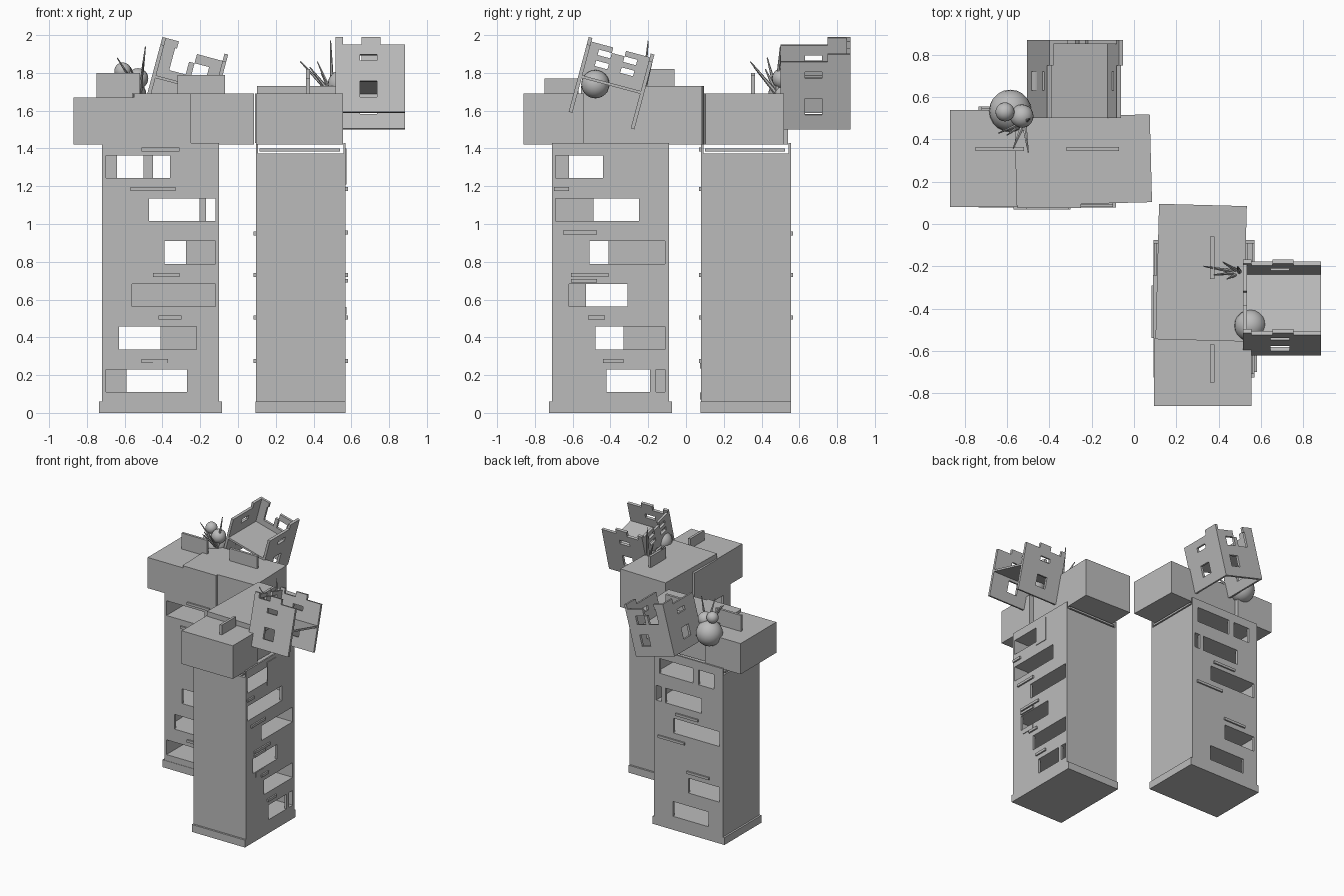
import bpy, bmesh, math
from mathutils import Matrix, Vector

if "Cube" in bpy.data.objects:
    bpy.data.objects.remove(bpy.data.objects["Cube"])

stone = bpy.data.materials.new("stone_grey")
stone.diffuse_color = (0.5, 0.5, 0.5, 1)
stone.use_nodes = True
stone.node_tree.nodes["Principled BSDF"].inputs["Base Color"].default_value = stone.diffuse_color


def make(name, bm):
    bmesh.ops.recalc_face_normals(bm, faces=bm.faces)
    me = bpy.data.meshes.new(name)
    bm.to_mesh(me)
    bm.free()
    me.materials.append(stone)
    ob = bpy.data.objects.new(name, me)
    bpy.context.collection.objects.link(ob)
    return ob


def boxes(name, items, frame):
    """Boxes given as along, out and height ranges inside a frame."""
    bm = bmesh.new()
    for a0, a1, o0, o1, z0, z1 in items:
        m = Matrix.Translation(((a0 + a1) / 2, (o0 + o1) / 2, (z0 + z1) / 2))
        m = m @ Matrix.Diagonal((a1 - a0, o1 - o0, z1 - z0, 1))
        bmesh.ops.create_cube(bm, size=1, matrix=frame @ m)
    return make(name, bm)


def solid_runs(lo, hi, holes):
    """Ranges left over between holes."""
    out, pos = [], lo
    for h0, h1 in sorted(holes):
        if h0 > pos + 0.001:
            out.append((pos, h0))
        pos = h1
    if hi > pos + 0.001:
        out.append((pos, hi))
    return out


A0, A1, O0, O1, T = -0.72, -0.10, 0.08, 0.555, 0.02
LEVELS = [(0.11 + 0.2265 * i, 0.23 + 0.2265 * i) for i in range(6)]


def tower(tag, frame, low, high, ledges_low, ledges_high, panels):
    # plinth, floor slabs and pierced walls of each storey
    parts = [(A0 - .015, A1 + .015, O0 - .003, O1, 0, .06)]
    z = .06
    for i, (z0, z1) in enumerate(LEVELS):
        parts.append((A0, A1, O0, O1, z, z0))
        parts += [(A0, A0 + T, O0 + T, O1 - T, z0, z1), (A1 - T, A1, O0 + T, O1 - T, z0, z1)]
        parts += [(a, b, O0, O0 + T, z0, z1) for a, b in solid_runs(A0, A1, low[i])]
        parts += [(a, b, O1 - T, O1, z0, z1) for a, b in solid_runs(A0, A1, high[i])]
        z = z1
    # thin upper walls with a raised slab on feet
    parts += [(A0, A1, O0, O1, z, z + .012),
              (A0, A1, O0, O0 + .012, z + .012, 1.43), (A0, A1, O1 - .012, O1, z + .012, 1.43)]
    parts.append((A0, A1, O0 + .02, O1 - .03, 1.385, 1.40))
    boxes("tower_body_" + tag, parts, frame)
    led = [(a, b, O0 - .012, O0 + .005, z - .01, z + .01) for a, b, z in ledges_low]
    led += [(a, b, O1 - .005, O1 + .012, z - .01, z + .01) for a, b, z in ledges_high]
    boxes("window_ledges_" + tag, led, frame)
    boxes("wall_plates_" + tag, panels, frame)


def crown(tag, frame, z_end, z_main, fins):
    # heavy overhanging head, the longer block is slightly twisted
    boxes("head_end_" + tag, [(-.87, -.55, .08, .54, 1.42, z_end)], frame)
    piv = Matrix.Translation((-.24, .3, 0))
    twist = frame @ piv @ Matrix.Rotation(math.radians(1.5), 4, 'Z') @ piv.inverted()
    boxes("head_main_" + tag, [(-.56, .08, .095, .51, 1.42, z_main)], twist)
    boxes("head_plate_" + tag, [(-.55, -.25, .075, .1, 1.43, 1.69)], frame)
    boxes("roof_fin_" + tag, [(a, b, .345, .365, 1.60, z) for a, b, z in fins], frame)


def panel(us, vs, holes):
    """Solid cells of a pierced wall, as u and v ranges."""
    return [(us[i], us[i + 1], vs[j], vs[j + 1]) for i in range(len(us) - 1)
            for j in range(len(vs) - 1) if (i, j) not in holes]


def room(tag, frame, shift, closed):
    # leaning room hung on the outer side; local width .36, depth .37, height .41
    m = frame @ Matrix.Translation((-.506 + shift, .50, 1.594)) @ Matrix.Rotation(math.radians(15), 4, 'Y')
    side = panel([0, .13, .22, .37], [0, .08, .17, .28, .315, .37], {(1, 1), (1, 3)})
    if not closed:
        side += panel([0, .04, .14, .24], [.37, .41], {(1, 0)})
    else:
        side += [(.25, .37, .37, .41)]
    for nm, a in (("left", 0), ("right", .34)):
        boxes("room_%s_wall_%s" % (nm, tag), [(a, a + .02, u0, u1, v0, v1) for u0, u1, v0, v1 in side], m)
    boxes("room_floor_" + tag, [(.02, .34, 0, .37, .19, .205)], m)
    if closed:
        back = panel([.02, .08, .17, .20, .28, .34], [0, .08, .17, .25, .32, .37],
                     {(3, 3), (1, 4), (1, 3), (2, 4), (3, 1)})
        back += [(.02, .09, .37, .41)]
        boxes("room_back_wall_" + tag, [(a, b, .35, .37, v0, v1) for a, b, v0, v1 in back], m)
    else:
        wall = panel([.02, .07, .14, .21, .28, .34], [.205, .27, .30, .33, .36, .39],
                     {(1, 1), (3, 1), (1, 3), (3, 3), (2, 4)})
        boxes("room_inner_wall_" + tag, [(a, b, 0, .02, v0, v1) for a, b, v0, v1 in wall], m)


def balls(name, items):
    bm = bmesh.new()
    for x, y, z, r in items:
        bmesh.ops.create_uvsphere(bm, u_segments=20, v_segments=12, radius=r,
                                  matrix=Matrix.Translation((x, y, z)))
    for f in bm.faces:
        f.smooth = True
    make(name, bm)


def twigs(name, root, tips):
    bm = bmesh.new()
    root = Vector(root)
    for t in tips:
        d = Vector(t) - root
        m = Matrix.Translation(root + d / 2) @ d.to_track_quat('Z', 'Y').to_matrix().to_4x4()
        bmesh.ops.create_cone(bm, cap_ends=True, segments=6, radius1=.013, radius2=.003,
                              depth=d.length, matrix=m)
    make(name, bm)


# two frames: one tower runs along x, the other along y
FA = Matrix.Identity(4)
FB = Matrix(((0, 1, 0, .015), (1, 0, 0, .01), (0, 0, 1, 0), (0, 0, 0, 1)))

tower("rear", FA,
      [[(-.70, -.27)], [(-.63, -.22)], [(-.56, -.12)], [(-.39, -.12)], [(-.47, -.12)], [(-.70, -.36)]],
      [[(-.59, -.27)], [(-.69, -.41)], [], [(-.69, -.275)], [(-.53, -.205), (-.17, -.12)],
       [(-.64, -.5), (-.45, -.15)]],
      [(-.57, -.33, 1.185), (-.45, -.31, .73), (-.42, -.30, .505), (-.51, -.37, .275), (-.51, -.31, 1.395)],
      [(-.38, -.14, .73), (-.60, -.4, .505), (-.5, -.3, .95)],
      [(-.45, -.27, O0 - .005, O0 + .002, .07, .108), (-.45, -.27, O0 - .005, O0 + .002, .235, .265)])
tower("front", FB,
      [[(-.62, -.2)], [(-.71, -.34)], [(-.54, -.3)], [(-.70, -.42)], [(-.5, -.15)], [(-.63, -.3)]],
      [[(-.43, -.20), (-.17, -.12)], [(-.49, -.12)], [(-.63, -.32)], [(-.52, -.12)], [(-.70, -.26)],
       [(-.70, -.39)]],
      [(-.55, -.3, .95), (-.5, -.3, .73), (-.42, -.3, .505), (-.5, -.37, .275)],
      [(-.66, -.48, .955), (-.62, -.42, .73), (-.53, -.44, .505), (-.45, -.34, .275), (-.62, -.48, .70),
       (-.71, -.63, 1.185)],
      [(-.60, -.49, O1 - .002, O1 + .005, .52, .56), (-.45, -.34, O1 - .002, O1 + .005, 1.21, 1.40)])

crown("rear", FA, 1.67, 1.69, [(-.75, -.52, 1.80), (-.52, -.32, 1.69), (-.32, -.07, 1.79)])
crown("front", FB, 1.69, 1.73, [(-.76, -.58, 1.77), (-.27, -.07, 1.82)])
room("rear", FA, 0, True)
room("front", FB, -.125, False)

# boulders and bare twigs beside the rooms
balls("boulders_rear", [(-.585, .535, 1.68, .10), (-.53, .51, 1.77, .055), (-.61, .53, 1.81, .045)])
balls("boulders_front", [(.55, -.48, 1.74, .075)])
twigs("twigs_rear", (-.52, .48, 1.69),
      [(-.64, .43, 1.88), (-.57, .36, 1.83), (-.49, .50, 1.94), (-.50, .34, 1.86), (-.60, .42, 1.82)])
twigs("twigs_front", (.50, -.23, 1.68),
      [(.33, -.20, 1.86), (.38, -.24, 1.83), (.49, -.20, 1.97), (.42, -.18, 1.86), (.44, -.26, 1.80)])
